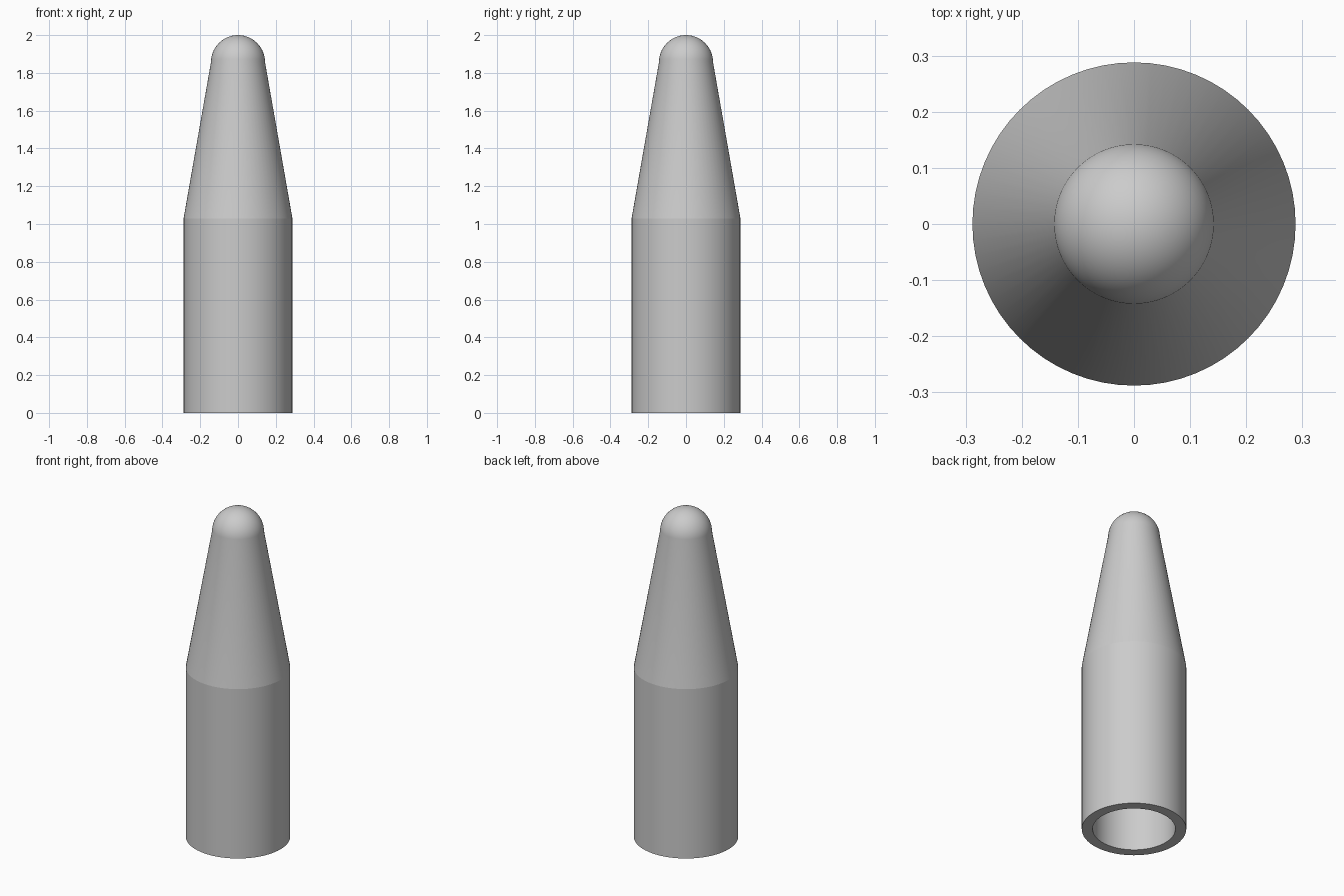
import bpy, bmesh, math

if "Cube" in bpy.data.objects:
    bpy.data.objects.remove(bpy.data.objects["Cube"])

SIDES = 64


def dome(radius, centre_z, steps=14):
    """Quarter arc from the rim up to the pole."""
    return [(radius * math.cos(math.pi / 2 * i / steps),
             centre_z + radius * math.sin(math.pi / 2 * i / steps))
            for i in range(steps + 1)]


def lathe(name, profile, material):
    """Spin a (radius, z) profile around the z axis."""
    bm = bmesh.new()
    verts = [bm.verts.new((max(r, 0.0), 0, z)) for r, z in profile]
    edges = [bm.edges.new(pair) for pair in zip(verts, verts[1:])]
    bmesh.ops.spin(bm, geom=verts + edges, cent=(0, 0, 0), axis=(0, 0, 1),
                   angle=2 * math.pi, steps=SIDES, use_merge=True)
    bmesh.ops.remove_doubles(bm, verts=bm.verts, dist=1e-5)
    bmesh.ops.dissolve_degenerate(bm, edges=bm.edges, dist=1e-5)
    bmesh.ops.recalc_face_normals(bm, faces=bm.faces)
    mesh = bpy.data.meshes.new(name)
    bm.to_mesh(mesh)
    bm.free()
    mesh.materials.append(material)
    obj = bpy.data.objects.new(name, mesh)
    bpy.context.collection.objects.link(obj)
    bpy.context.view_layer.objects.active = obj
    obj.select_set(True)
    bpy.ops.object.shade_smooth_by_angle(angle=math.radians(8))
    return obj


grey = bpy.data.materials.new("light_grey")
grey.diffuse_color = (0.6, 0.6, 0.6, 1)
grey.use_nodes = True
grey.node_tree.nodes["Principled BSDF"].inputs["Base Color"].default_value = grey.diffuse_color

# Outer wall: straight sleeve, taper, rounded tip
outer = [(0.288, 0.0), (0.288, 1.03)] + dome(0.143, 1.857)
# Bore: same shape, inset by the wall thickness
bore = [(0.228, 0.0), (0.228, 1.02)] + dome(0.083, 1.857)

lathe("hollow_cap", outer[::-1] + bore, grey)
